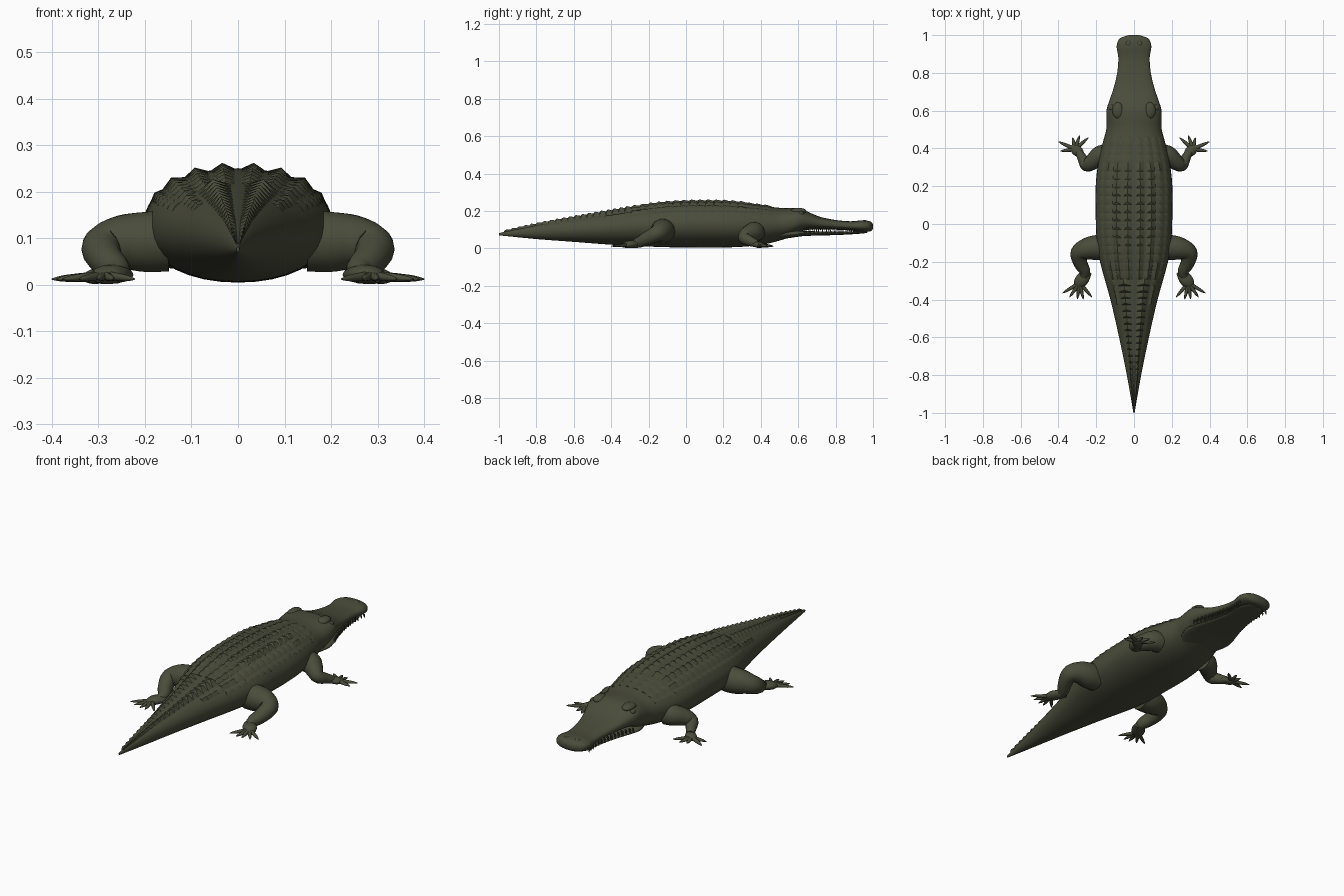
import bpy, bmesh, math
from mathutils import Vector

if "Cube" in bpy.data.objects:
    bpy.data.objects.remove(bpy.data.objects["Cube"])

hide = bpy.data.materials.new("dark_olive_hide")
hide.use_nodes = True
hide.diffuse_color = (0.068, 0.072, 0.043, 1)
hide.node_tree.nodes["Principled BSDF"].inputs["Base Color"].default_value = hide.diffuse_color


def finish(bm, name, angle=40):
    bmesh.ops.recalc_face_normals(bm, faces=bm.faces)
    mesh = bpy.data.meshes.new(name)
    bm.to_mesh(mesh)
    bm.free()
    ob = bpy.data.objects.new(name, mesh)
    bpy.context.collection.objects.link(ob)
    mesh.materials.append(hide)
    bpy.ops.object.select_all(action='DESELECT')
    ob.select_set(True)
    bpy.context.view_layer.objects.active = ob
    bpy.ops.object.shade_smooth_by_angle(angle=math.radians(angle))
    return ob


def smooth_path(pts, steps):
    """Catmull-Rom through tuples of any length."""
    out = []
    for i in range(len(pts) - 1):
        a, b, c, d = (pts[max(i - 1, 0)], pts[i], pts[i + 1], pts[min(i + 2, len(pts) - 1)])
        for s in range(steps):
            t = s / steps
            out.append(tuple(0.5 * (2 * q + (r - p) * t + (2*p - 5*q + 4*r - u) * t*t
                                    + (3*q - p - 3*r + u) * t**3)
                             for p, q, r, u in zip(a, b, c, d)))
    return out + [pts[-1]]


def loft(bm, rings):
    loops = [[bm.verts.new(p) for p in ring] for ring in rings]
    n = len(loops[0])
    for a, b in zip(loops, loops[1:]):
        for i in range(n):
            bm.faces.new((a[i], a[(i + 1) % n], b[(i + 1) % n], b[i]))
    bm.faces.new(loops[0])
    bm.faces.new(loops[-1])


def section(y, w, top, low, n, count=36):
    c, h = (top + low) / 2, (top - low) / 2
    ring = []
    for i in range(count):
        t = math.tau * i / count
        co, si = math.cos(t), math.sin(t)
        ring.append((math.copysign(abs(co) ** (2 / n), co) * w, y,
                     c + math.copysign(abs(si) ** (2 / n), si) * h))
    return ring


def tube(bm, pts, steps=5, sides=14, flat=1.0):
    """Round limb through (x, y, z, radius) points."""
    path = smooth_path(pts, steps)
    rings = []
    for i, p in enumerate(path):
        tan = (Vector(path[min(i + 1, len(path) - 1)][:3]) - Vector(path[max(i - 1, 0)][:3])).normalized()
        side = tan.cross(Vector((0, 0, 1))).normalized()
        up = side.cross(tan)
        rings.append([Vector(p[:3]) + p[3] * (side * math.cos(a) + up * math.sin(a) * flat)
                      for a in (math.tau * k / sides for k in range(sides))])
    loft(bm, rings)


def mirrored(ob, name):
    twin = ob.copy()
    twin.data = ob.data.copy()
    twin.name = name
    for v in twin.data.vertices:
        v.co.x *= -1
    twin.data.flip_normals()
    bpy.context.collection.objects.link(twin)


# Body, tail and upper head: y, half width, top, bottom, squareness
stations = [(-1, .003, .082, .07, 2), (-.8, .038, .128, .05, 2), (-.6, .079, .165, .035, 2),
            (-.4, .125, .2, .02, 2), (-.2, .18, .232, .01, 2.05), (-.08, .198, .245, .006, 2.1),
            (.05, .203, .25, .005, 2.1), (.2, .203, .249, .005, 2.1), (.32, .19, .24, .01, 2.1),
            (.42, .168, .227, .022, 2.1), (.5, .147, .217, .042, 2.2), (.56, .146, .217, .062, 2.4),
            (.61, .144, .213, .09, 2.6), (.66, .128, .192, .1, 2.6), (.72, .108, .168, .102, 2.6),
            (.8, .089, .152, .1, 2.6), (.88, .083, .145, .096, 2.6), (.94, .092, .15, .09, 2.5),
            (.98, .078, .146, .09, 2.4), (.995, .045, .136, .098, 2.2), (1, .025, .127, .108, 2)]
profile = smooth_path(stations, 4)


def station(y):
    for a, b in zip(profile, profile[1:]):
        if a[0] <= y <= b[0]:
            f = (y - a[0]) / (b[0] - a[0])
            return [p + (q - p) * f for p, q in zip(a, b)]
    return profile[-1]


bm = bmesh.new()
loft(bm, [section(*s) for s in profile])
finish(bm, "body_and_upper_head", 60)

# Lower jaw
bm = bmesh.new()
jaw = [(.5, .11, .1, .047, 2.2), (.57, .135, .1, .058, 2.3), (.63, .127, .094, .066, 2.4),
       (.72, .098, .091, .069, 2.4), (.82, .074, .09, .072, 2.4), (.91, .07, .092, .077, 2.4),
       (.955, .05, .092, .081, 2.2), (.97, .02, .09, .084, 2)]
loft(bm, [section(*s, count=28) for s in smooth_path(jaw, 4)])
finish(bm, "lower_jaw", 60)


# Armour: keeled plates that rise toward the tail
def surface(fx, y, lift):
    _, w, top, low, n = station(y)
    c, h = (top + low) / 2, (top - low) / 2
    z = h * max(0, 1 - abs(fx) ** n) ** (1 / n)
    normal = Vector((fx / w, 0, z / h ** 2)).normalized()
    return Vector((fx * w, y, c + z)) + normal * lift


def plate(bm, fx, y, half, length, height):
    front, back = y + length / 2, y - length / 2
    pts = [surface(fx - half, front, -.002), surface(fx + half, front, -.002),
           surface(fx + half, back, -.001), surface(fx - half, back, -.001),
           surface(fx, front, height * .45), surface(fx, back + length * .3, height),
           surface(fx, back, height * .45)]
    v = [bm.verts.new(p) for p in pts]
    for f in ((0, 4, 5), (0, 5, 3), (4, 1, 5), (1, 2, 5), (3, 5, 6), (5, 2, 6),
              (0, 1, 4), (3, 6, 2), (0, 3, 2, 1)):
        bm.faces.new([v[i] for i in f])


bm = bmesh.new()
for row in range(17):
    y = -.27 + row * .044
    for fx, height in ((.16, .013), (.44, .013), (.68, .011), (.86, .006)):
        for s in (-1, 1):
            plate(bm, s * fx, y, .13 if fx < .8 else .08, .046, height * (1 if row < 14 else .7))
finish(bm, "back_plates", 30)

bm = bmesh.new()
for row in range(20):
    y = -.31 - row * .034
    for s in (-1, 1):
        plate(bm, s * .34, y, .25, .035, .019 - row * .0004)
        if row < 4:
            plate(bm, s * .72, y, .12, .035, .009)
finish(bm, "tail_crest", 30)


# Legs with spread toes
def leg(kind, limb, palm, toes):
    bm = bmesh.new()
    tube(bm, limb)
    tube(bm, palm, flat=.6)
    for tip in toes:
        root = Vector(palm[-2][:3])
        end = Vector((*tip, .012))
        mid = root.lerp(end, .5)
        knuckle = root.lerp(end, .8)
        tube(bm, [(*root, .012), (*mid, .0095), (*knuckle, .0065), (*end, .0015)], 3, 8, .9)
    ob = finish(bm, "left_" + kind, 60)
    mirrored(ob, "right_" + kind)


leg("front_leg",
    [(.14, .37, .088, .054), (.18, .36, .087, .053), (.225, .325, .073, .042),
     (.252, .312, .055, .033), (.272, .345, .038, .027), (.292, .38, .024, .019)],
    [(.275, .355, .023, .018), (.295, .382, .02, .027), (.312, .396, .017, .026), (.33, .41, .014, .012)],
    [(.242, .457), (.288, .468), (.325, .458), (.4, .436), (.39, .386)])

leg("hind_leg",
    [(.15, -.125, .093, .066), (.2, -.125, .092, .066), (.25, -.132, .092, .058),
     (.292, -.155, .08, .045), (.284, -.205, .055, .037), (.262, -.25, .033, .03), (.268, -.285, .022, .02)],
    [(.245, -.25, .021, .024), (.268, -.285, .023, .034), (.288, -.312, .02, .032), (.298, -.34, .014, .014)],
    [(.222, -.388), (.268, -.4), (.3, -.398), (.342, -.388), (.378, -.366)])


# Teeth along both jaws
bm = bmesh.new()
for i in range(15):
    y = .63 + i * .022
    _, w, top, low, n = station(y)
    for s in (-1, 1):
        x, size = s * w * .92, .014 + .006 * (i % 3 == 0)
        z = low + .012
        tube(bm, [(x, y, z, .005), (x * 1.03, y + .001, z - size * .6, .004),
                  (x * 1.03, y + .002, z - size * 1.3, .001)], 2, 6)
        if i < 13:
            xl = s * (w * .85)
            tube(bm, [(xl, y + .011, .08, .005), (xl * 1.05, y + .012, .108, .001)], 2, 6)
finish(bm, "teeth", 50)


# Eyes and nostrils
def bumps(name, x, y, z, size):
    bm = bmesh.new()
    for s in (-1, 1):
        ball = bmesh.ops.create_uvsphere(bm, u_segments=14, v_segments=8, radius=1)
        for v in ball["verts"]:
            v.co = Vector((s * x + v.co.x * size[0], y + v.co.y * size[1], z + v.co.z * size[2]))
    finish(bm, name, 60)


bumps("brows", .085, .6, .199, (.03, .045, .018))
bumps("eyes", .118, .615, .186, (.013, .017, .012))
bumps("nostrils", .03, .955, .144, (.014, .016, .008))
